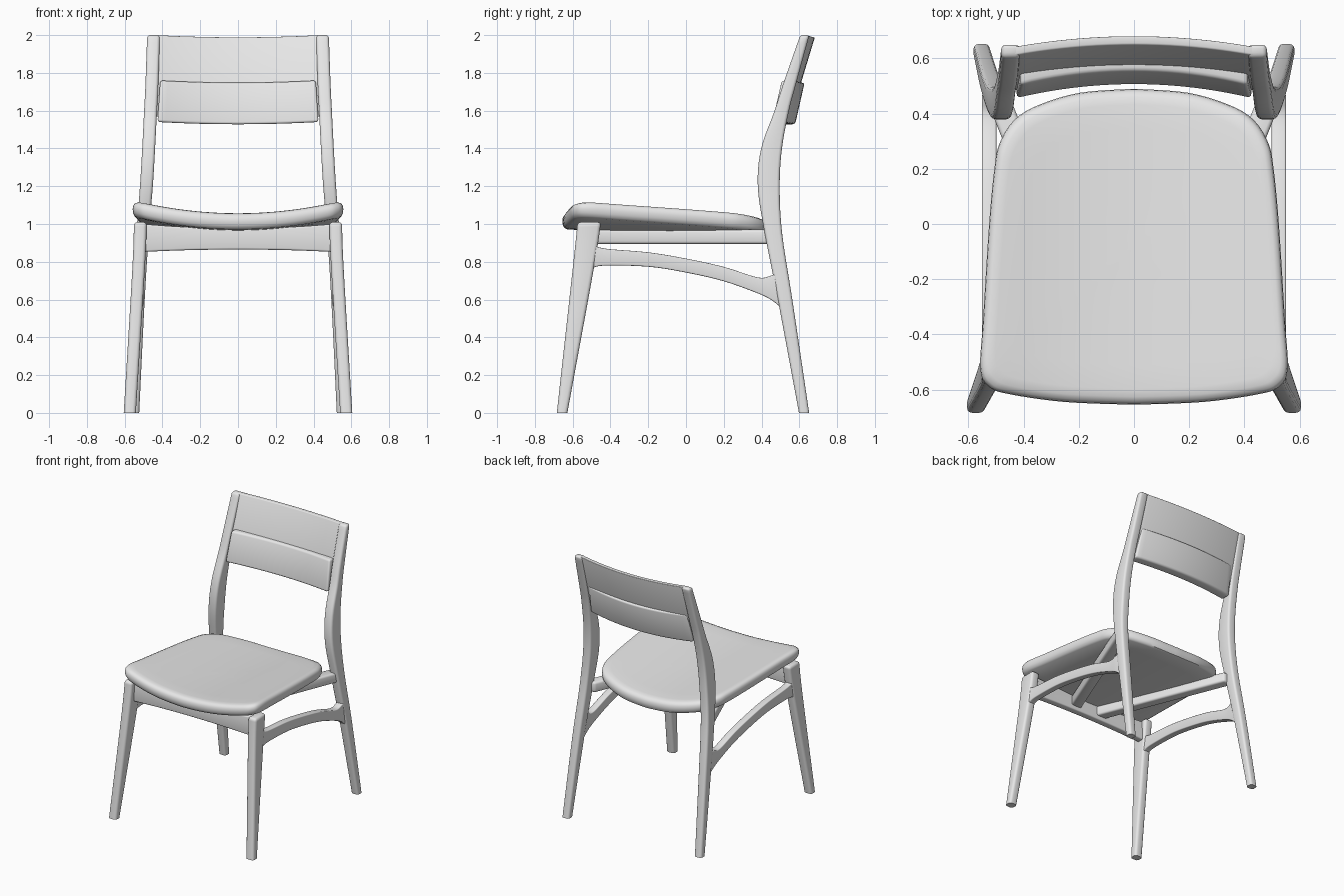
import bpy, bmesh, math
from mathutils import Vector

cube = bpy.data.objects.get("Cube")
if cube:
    bpy.data.objects.remove(cube)

mat = bpy.data.materials.new("light_grey")
mat.use_nodes = True
grey = (0.8, 0.8, 0.8, 1)
mat.diffuse_color = grey
mat.node_tree.nodes["Principled BSDF"].inputs["Base Color"].default_value = grey


def finish(name, bm, bevel=0):
    """Turn a bmesh into a smooth shaded object, rounding sharp edges off the floor."""
    bmesh.ops.recalc_face_normals(bm, faces=bm.faces)
    if bevel:
        sharp = [e for e in bm.edges if e.calc_face_angle(0) > math.radians(45)
                 and max(v.co.z for v in e.verts) > .001]
        bmesh.ops.bevel(bm, geom=sharp, offset=bevel, segments=3, profile=.5,
                        affect="EDGES", clamp_overlap=True)
    mesh = bpy.data.meshes.new(name)
    bm.to_mesh(mesh)
    bm.free()
    mesh.materials.append(mat)
    ob = bpy.data.objects.new(name, mesh)
    bpy.context.collection.objects.link(ob)
    bpy.ops.object.select_all(action="DESELECT")
    ob.select_set(True)
    bpy.context.view_layer.objects.active = ob
    bpy.ops.object.shade_smooth_by_angle(angle=math.radians(40))


def spline(pts, steps):
    """Catmull-Rom curve through tuples of any length."""
    pts = [Vector(p) for p in pts]
    out = []
    for i in range(len(pts) - 1):
        a, b, c, d = pts[max(i - 1, 0)], pts[i], pts[i + 1], pts[min(i + 2, len(pts) - 1)]
        for k in range(steps):
            t = k / steps
            out.append(0.5 * (2 * b + (c - a) * t + (2 * a - 5 * b + 4 * c - d) * t * t
                              + (3 * b - a - 3 * c + d) * t ** 3))
    return out + [pts[-1]]


def bar(name, sections, axes, bevel=0.018, steps=5, side=1):
    """Loft rectangles given as x, y, z, half size on each of two axes."""
    bm = bmesh.new()
    rings = []
    for s in spline(sections, steps):
        ring = []
        for u, v in ((-1, -1), (1, -1), (1, 1), (-1, 1)):
            p = Vector(s[:3])
            p[axes[0]] += u * s[3]
            p[axes[1]] += v * s[4]
            p.x *= side
            ring.append(bm.verts.new(p))
        rings.append(ring)
    for r, q in zip(rings, rings[1:]):
        for i in range(4):
            j = (i + 1) % 4
            bm.faces.new((r[i], r[j], q[j], q[i]))
    bm.faces.new(rings[0])
    bm.faces.new(rings[-1])
    finish(name, bm, bevel)


# Legs, side stretchers and diagonal seat bearers, mirrored left and right
front_leg = [(.573, -.656, 0, .032, .028), (.526, -.543, .77, .033, .056),
             (.517, -.512, 1.01, .034, .062)]
back_post = [(.552, .625, 0, .029, .027), (.527, .528, .58, .032, .038),
             (.505, .463, .95, .033, .046), (.485, .438, 1.2, .034, .058),
             (.473, .453, 1.4, .034, .055), (.463, .507, 1.6, .034, .038),
             (.456, .548, 1.74, .034, .034), (.447, .629, 2, .034, .024)]
stretcher = [(.525, -.5, .83, .025, .065), (.525, -.43, .825, .025, .045),
             (.525, -.2, .812, .026, .038), (.525, 0, .78, .026, .037),
             (.525, .2, .735, .026, .038), (.525, .38, .675, .026, .042),
             (.525, .45, .663, .026, .064), (.523, .5, .65, .024, .09)]
bearer = [(.11, -.5, .932, .044, .038), (.49, .45, .932, .044, .038)]
for side, label in ((1, "left"), (-1, "right")):
    bar("front_leg_" + label, front_leg, (0, 1), side=side)
    bar("back_post_" + label, back_post, (0, 1), 0.016, side=side)
    bar("side_stretcher_" + label, stretcher, (0, 2), 0.014, side=side)
    bar("seat_bearer_" + label, bearer, (0, 2), 0.015, 1, side)

# Front rail with a hollow top and arched underside
bar("front_rail", [(x, -.515, .921 + .02 * x * x, .027, .056 + .07 * x * x)
                   for x in (-.5, -.35, -.2, 0, .2, .35, .5)], (1, 2), 0.01)

# Seat: outline rings, hollowed across and sloping down to the back
half = spline([(0, -.655), (.25, -.645), (.45, -.617), (.525, -.59), (.557, -.525),
               (.547, -.35), (.525, 0), (.506, .2), (.488, .29), (.44, .37), (.36, .425),
               (.2, .475), (0, .49)], 5)
outline = [(p.x, p.y) for p in half] + [(-p.x, p.y) for p in half[-2:0:-1]]
mid_y = -0.08
layers = [(s, 1.06) for s in (.15, .3, .45, .6, .75, .9)]
layers += [(.95, 1.057), (.98, 1.048), (.995, 1.034), (1, 1.015), (.995, .995), (.98, .979)]
layers += [(s, .973) for s in (.955, .75, .6, .45, .3, .15)]


def seat_point(x, y, z):
    return (x, y, z + .063 * (x / .52) ** 2 - .062 * (y + .655) / 1.1)


bm = bmesh.new()
rings = [[bm.verts.new(seat_point(x * s, mid_y + (y - mid_y) * s, z)) for x, y in outline]
         for s, z in layers]
n = len(outline)
for r, q in zip(rings, rings[1:]):
    for i in range(n):
        j = (i + 1) % n
        bm.faces.new((r[i], r[j], q[j], q[i]))
for ring, z in ((rings[0], 1.06), (rings[-1], .973)):
    centre = bm.verts.new(seat_point(0, mid_y, z))
    for i in range(n):
        bm.faces.new((ring[i], ring[(i + 1) % n], centre))
finish("seat", bm)


# Backrest: bowed board with a thicker pad round its lower part
def bowed_board(name, low, high, thick, bow, bevel):
    """low and high give the half width, end depth and height of each long edge."""
    low, high = Vector(low), Vector(high)
    bm = bmesh.new()
    bmesh.ops.create_cube(bm, size=2)
    long_edges = [e for e in bm.edges if abs(e.verts[0].co.x - e.verts[1].co.x) > 1]
    bmesh.ops.subdivide_edges(bm, edges=long_edges, cuts=19, use_grid_fill=True)
    for v in bm.verts:
        u = v.co.x
        p = low.lerp(high, (v.co.z + 1) / 2)
        arch = 1 - u * u
        v.co = (u * p.x, p.y + bow * arch + v.co.y * thick / 2, p.z - .012 * arch)
    finish(name, bm, bevel)


bowed_board("back_panel", (.45, .497, 1.57), (.435, .627, 2), .032, .039, .006)
bowed_board("back_pad", (.426, .491, 1.54), (.412, .541, 1.76), .074, .05, .014)
